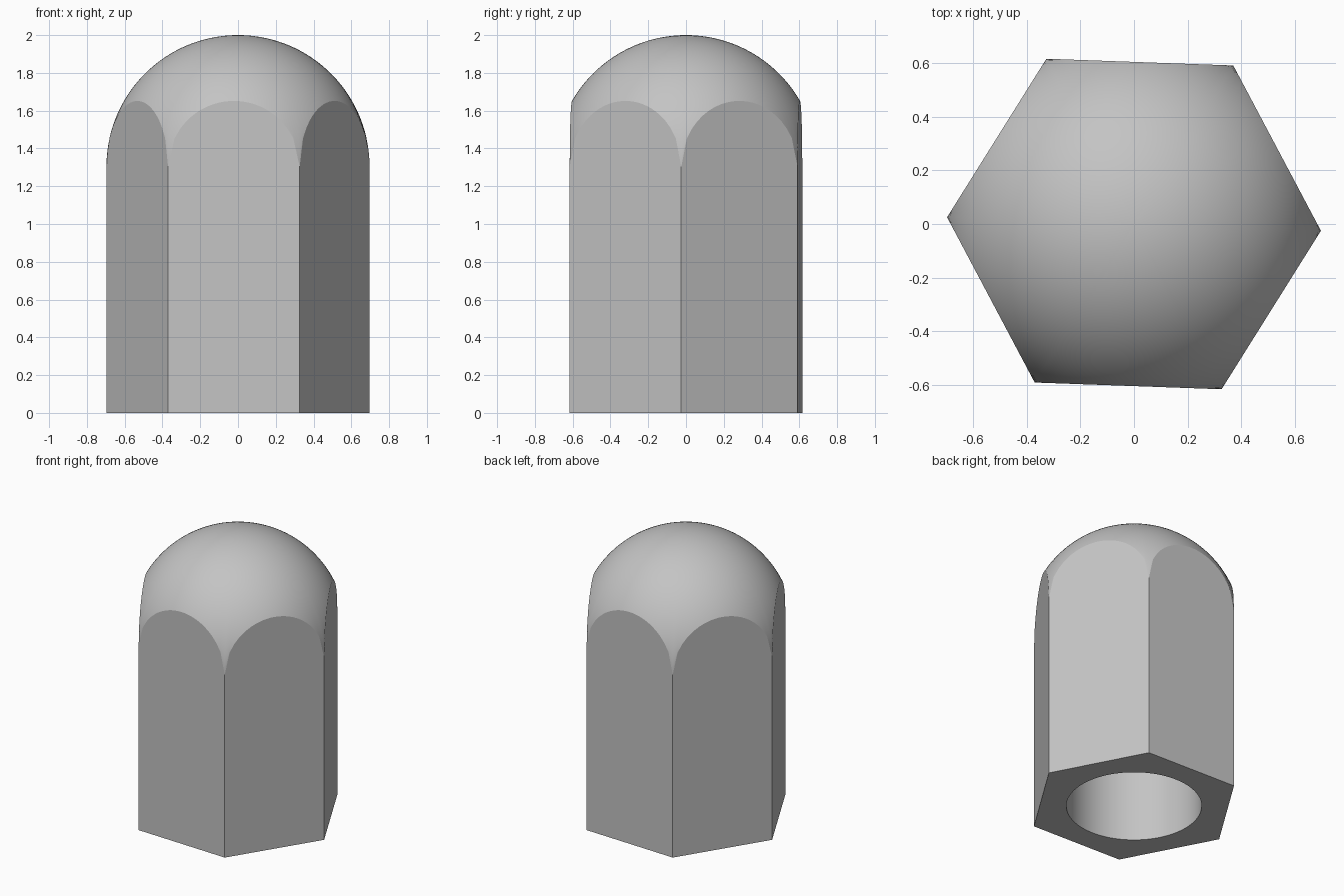
import bpy, bmesh, math

if "Cube" in bpy.data.objects:
    bpy.data.objects.remove(bpy.data.objects["Cube"])

R = 0.697            # corner radius of hexagon and dome radius
DOME_C = 2.0 - R     # dome centre height
BORE_R, BORE_TOP = 0.437, 1.35
TURN = math.radians(-2.07)
PER_SIDE, DOME_RINGS = 24, 32
N = 6 * PER_SIDE

bm = bmesh.new()


def hex_radius(i):
    a = (i % PER_SIDE) / PER_SIDE * math.pi / 3
    return R * math.cos(math.pi / 6) / math.cos(a - math.pi / 6)


def ring(radius, height):
    """One loop of vertices; radius and height are functions of the index."""
    out = []
    for i in range(N):
        a = TURN + 2 * math.pi * i / N
        r = radius(i)
        out.append(bm.verts.new((r * math.cos(a), r * math.sin(a), height(r))))
    return out


def bridge(a, b, smooth):
    for i in range(N):
        j = (i + 1) % N
        bm.faces.new((a[i], a[j], b[j], b[i])).smooth = smooth


def dome_z(r):
    return DOME_C + math.sqrt(max(R * R - r * r, 0))


# spherical dome, trimmed by the hexagon
ts = [math.sin(math.pi / 2 * k / DOME_RINGS) for k in range(1, DOME_RINGS + 1)]
rings = [ring(lambda i, t=t: t * hex_radius(i), dome_z) for t in ts]
tip = bm.verts.new((0, 0, 2))
for i in range(N):
    bm.faces.new((tip, rings[0][i], rings[0][(i + 1) % N])).smooth = True
for a, b in zip(rings, rings[1:]):
    bridge(a, b, True)

# flat hexagon sides, base and blind bore
foot = ring(hex_radius, lambda r: 0)
rim = ring(lambda i: BORE_R, lambda r: 0)
bore_end = ring(lambda i: BORE_R, lambda r: BORE_TOP)
bridge(rings[-1], foot, False)
bridge(foot, rim, False)
bridge(rim, bore_end, True)
bm.faces.new(bore_end).smooth = False
bmesh.ops.recalc_face_normals(bm, faces=bm.faces)

mesh = bpy.data.meshes.new("cap_nut")
bm.to_mesh(mesh)
bm.free()
grey = bpy.data.materials.new("light grey metal")
grey.diffuse_color = (0.55, 0.55, 0.55, 1)
grey.use_nodes = True
grey.node_tree.nodes["Principled BSDF"].inputs["Base Color"].default_value = grey.diffuse_color
mesh.materials.append(grey)
nut = bpy.data.objects.new("cap_nut", mesh)
bpy.context.collection.objects.link(nut)
